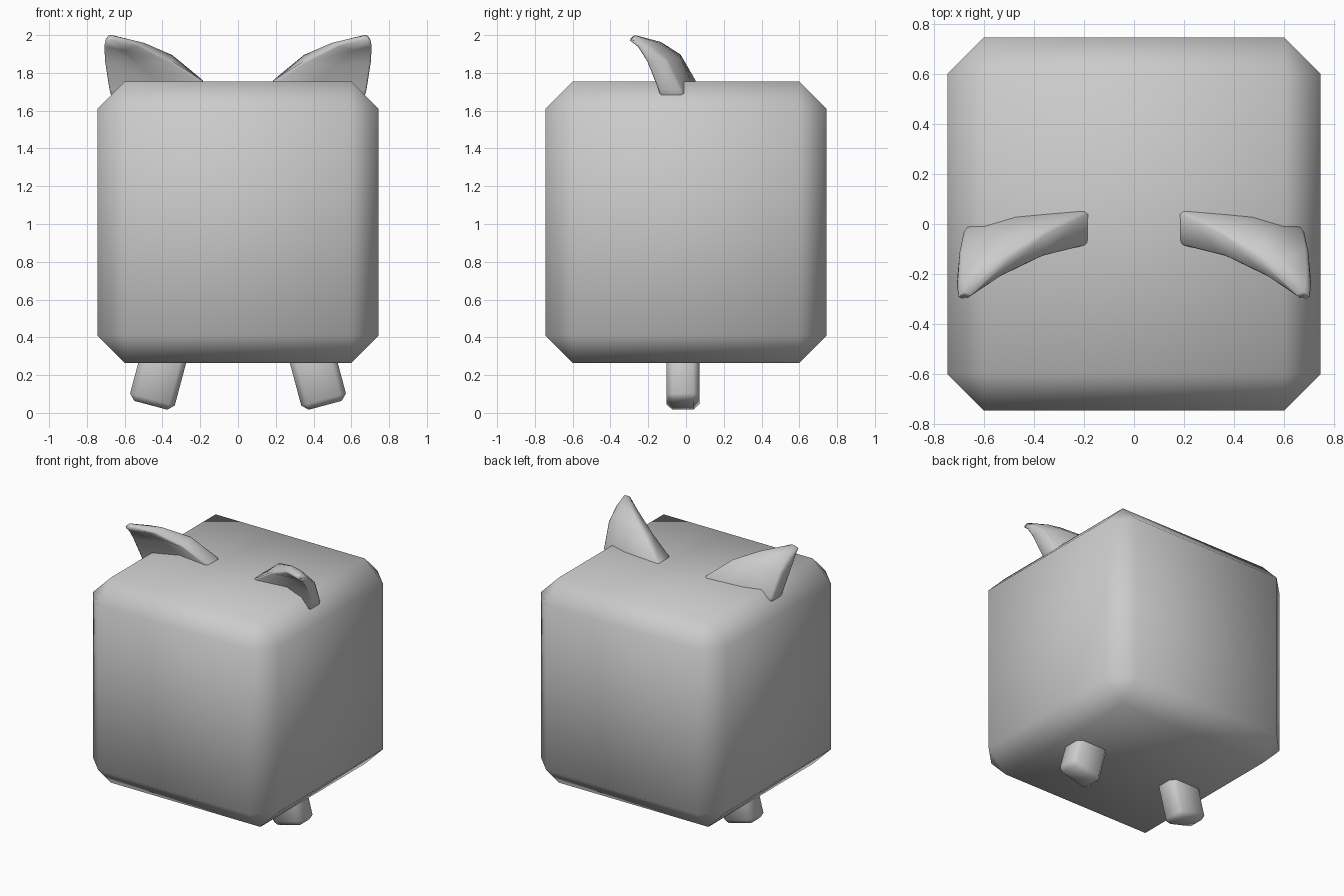
import bpy, bmesh, math
from mathutils import Matrix, Vector

cube = bpy.data.objects.get("Cube")
if cube:
    bpy.data.objects.remove(cube, do_unlink=True)

grey = bpy.data.materials.new("plain grey")
grey.use_nodes = True
grey.diffuse_color = (0.6, 0.6, 0.6, 1)
grey.node_tree.nodes["Principled BSDF"].inputs["Base Color"].default_value = grey.diffuse_color


def finish(name, bm):
    """Turn a bmesh into a smooth grey object."""
    bmesh.ops.recalc_face_normals(bm, faces=bm.faces)
    mesh = bpy.data.meshes.new(name)
    bm.to_mesh(mesh)
    bm.free()
    mesh.materials.append(grey)
    mesh.shade_smooth()
    obj = bpy.data.objects.new(name, mesh)
    bpy.context.collection.objects.link(obj)
    return obj


def chamfered_box(name, size, centre, tilt, chamfer):
    bm = bmesh.new()
    bmesh.ops.create_cube(bm, size=1)
    bmesh.ops.scale(bm, vec=size, verts=bm.verts)
    bmesh.ops.bevel(bm, geom=bm.edges[:], offset=chamfer, segments=1, affect='EDGES')
    bm.transform(Matrix.Translation(centre) @ Matrix.Rotation(tilt, 4, 'Y'))
    return finish(name, bm)


# Cross-sections of the cupped ear, base to tip:
# inner front, middle front, outer front, outer back, middle back, inner back
EAR_RINGS = [
    [(.16, -.06, 1.68), (.43, -.01, 1.64), (.66, -.13, 1.64),
     (.66, 0, 1.64), (.47, .05, 1.64), (.14, .06, 1.68)],
    [(.19, -.09, 1.76), (.42, -.05, 1.74), (.68, -.15, 1.71),
     (.68, -.02, 1.71), (.47, .03, 1.75), (.19, .05, 1.765)],
    [(.35, -.13, 1.86), (.52, -.1, 1.84), (.705, -.21, 1.86),
     (.695, -.1, 1.87), (.53, -.03, 1.88), (.35, -.03, 1.9)],
    [(.52, -.21, 1.945), (.61, -.2, 1.92), (.71, -.26, 1.94),
     (.7, -.2, 1.95), (.61, -.15, 1.96), (.5, -.13, 1.965)],
    [(.65, -.295, 1.985), (.67, -.295, 1.975), (.7, -.3, 1.97),
     (.7, -.28, 1.985), (.68, -.27, 2), (.65, -.27, 2)],
]


def ear(name, side):
    bm = bmesh.new()
    rings = [[bm.verts.new(Vector((side * x, y, z))) for x, y, z in ring]
             for ring in EAR_RINGS]
    for low, high in zip(rings, rings[1:]):
        for i in range(6):
            j = (i + 1) % 6
            bm.faces.new((low[i], low[j], high[j], high[i]))
    # Each end is capped with two quads so that the cupped shape holds
    for ring in (rings[0], rings[-1]):
        bm.faces.new((ring[0], ring[1], ring[4], ring[5]))
        bm.faces.new((ring[1], ring[2], ring[3], ring[4]))
    rim = [bm.edges.get((a[i], b[i])) for a, b in zip(rings, rings[1:]) for i in (0, 2, 3, 5)]
    bmesh.ops.bevel(bm, geom=rim, offset=0.012, segments=1, affect='EDGES')
    return finish(name, bm)


chamfered_box("body", (1.49, 1.49, 1.49), (0, 0, 1.01), 0, 0.145)
for label, side in (("left", 1), ("right", -1)):
    chamfered_box(label + "_leg", (0.245, 0.175, 0.42), (side * 0.407, -0.017, 0.243),
                  side * -math.radians(15), 0.032)
    ear(label + "_ear", side)
